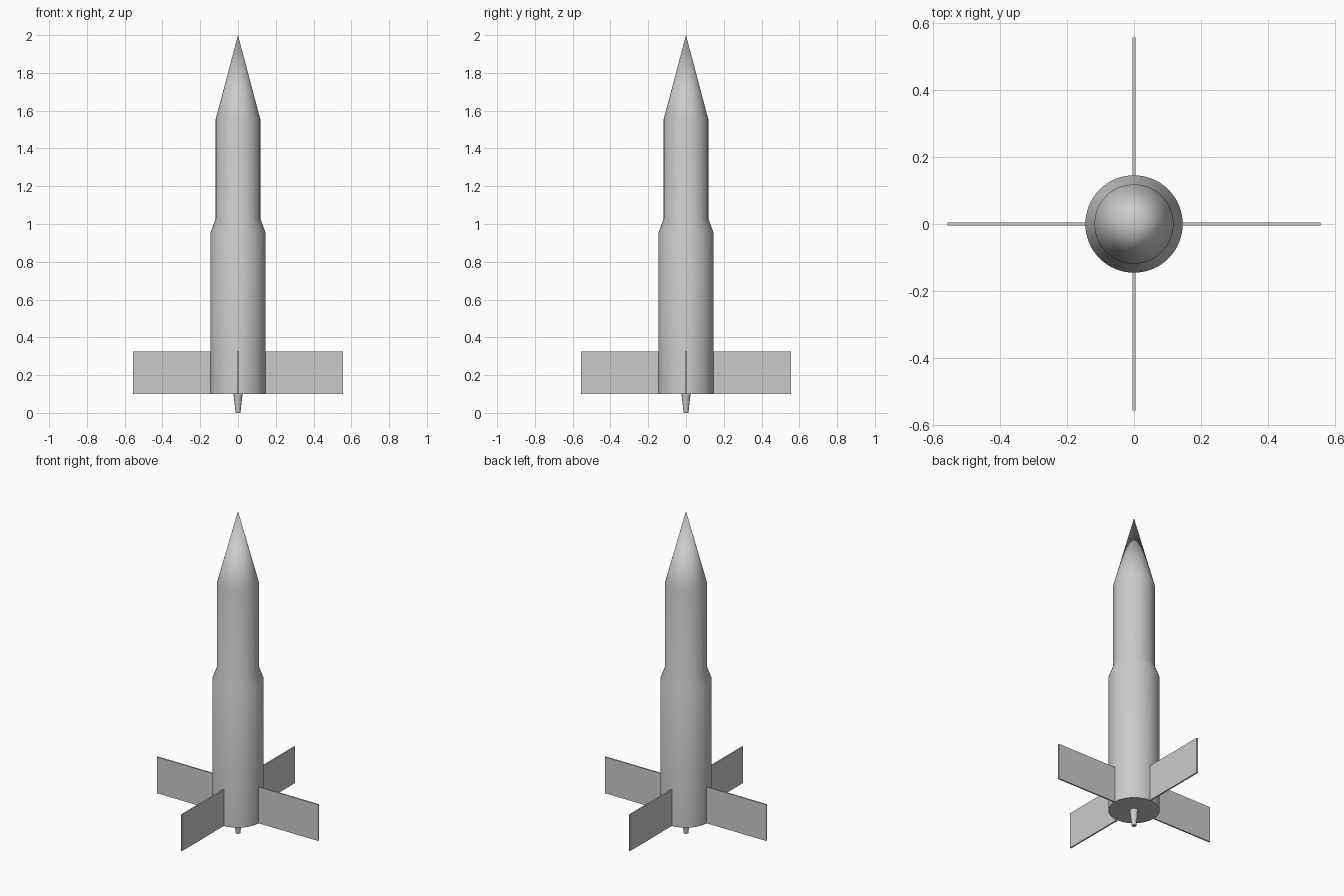
import bpy, bmesh, math

cube = bpy.data.objects.get("Cube")
if cube:
    bpy.data.objects.remove(cube, do_unlink=True)

grey = bpy.data.materials.new("light grey")
grey.use_nodes = True
colour = (0.6, 0.6, 0.6, 1)
grey.diffuse_color = colour
grey.node_tree.nodes["Principled BSDF"].inputs["Base Color"].default_value = colour


def add_object(name, bm):
    bmesh.ops.recalc_face_normals(bm, faces=bm.faces)
    mesh = bpy.data.meshes.new(name)
    bm.to_mesh(mesh)
    bm.free()
    mesh.materials.append(grey)
    obj = bpy.data.objects.new(name, mesh)
    bpy.context.collection.objects.link(obj)
    return obj


def lathe(name, profile, sides):
    """Spin a (radius, height) profile around z into a closed, smooth solid."""
    bm = bmesh.new()
    verts = [bm.verts.new((r, 0, z)) for r, z in profile]
    edges = [bm.edges.new(pair) for pair in zip(verts, verts[1:])]
    bmesh.ops.spin(bm, geom=verts + edges, axis=(0, 0, 1), cent=(0, 0, 0),
                   angle=math.tau, steps=sides, use_merge=True)
    bmesh.ops.remove_doubles(bm, verts=bm.verts, dist=0.0001)
    obj = add_object(name, bm)
    bpy.ops.object.select_all(action='DESELECT')
    obj.select_set(True)
    bpy.context.view_layer.objects.active = obj
    bpy.ops.object.shade_smooth_by_angle(angle=math.radians(30))
    return obj


# Stepped body with a conical nose
lathe("body", [(0, 0.1), (0.145, 0.1), (0.145, 0.955), (0.118, 1.03),
               (0.118, 1.555), (0, 2)], 64)

# Small tapered nozzle under the base
lathe("nozzle", [(0, 0), (0.013, 0), (0.024, 0.1), (0, 0.1)], 32)

# Four flat fins around the base
inner, outer, bottom, top, thickness = 0.13, 0.555, 0.1, 0.325, 0.009
for i, side in enumerate(("left", "back", "right", "front")):
    bm = bmesh.new()
    bmesh.ops.create_cube(bm, size=1)
    bmesh.ops.scale(bm, vec=(outer - inner, thickness, top - bottom), verts=bm.verts)
    bmesh.ops.translate(bm, vec=((inner + outer) / 2, 0, (bottom + top) / 2), verts=bm.verts)
    fin = add_object(side + "_fin", bm)
    fin.rotation_euler.z = i * math.pi / 2
